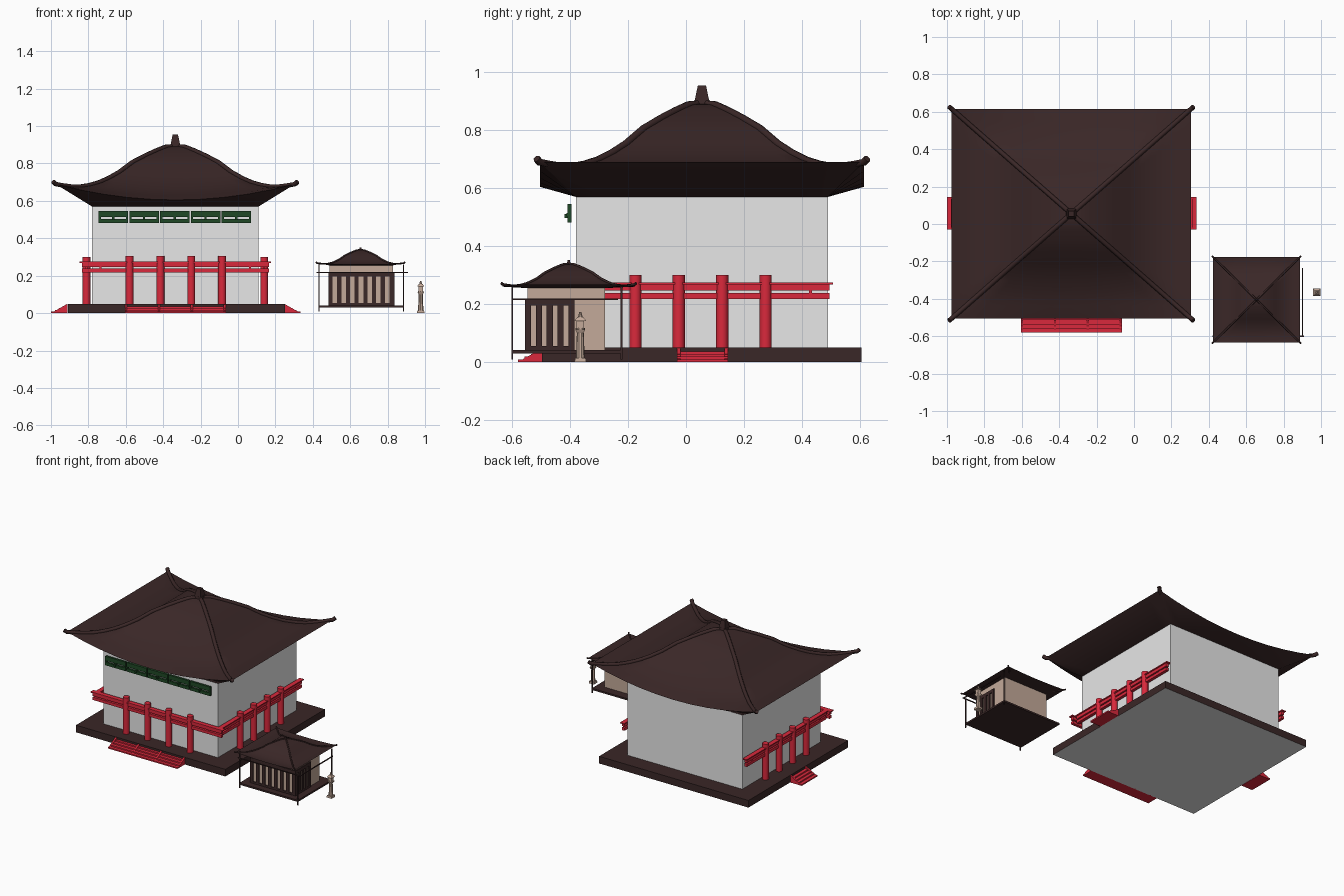
import bpy, bmesh, math
from mathutils import Vector, Matrix

cube = bpy.data.objects.get("Cube")
if cube:
    bpy.data.objects.remove(cube, do_unlink=True)


def material(name, r, g, b):
    m = bpy.data.materials.new(name)
    m.use_nodes = True
    m.diffuse_color = (r, g, b, 1)
    m.node_tree.nodes["Principled BSDF"].inputs["Base Color"].default_value = (r, g, b, 1)
    return m


BROWN = material("dark brown wood", .042, .02, .02)
WHITE = material("white plaster", .8, .8, .8)
RED = material("red lacquer", .7, .022, .045)
GREEN = material("green paint", .014, .065, .019)
BEIGE = material("beige stone", .55, .40, .32)


def finish(name, bm, mat, smooth=False):
    bmesh.ops.recalc_face_normals(bm, faces=bm.faces)
    me = bpy.data.meshes.new(name)
    bm.to_mesh(me)
    bm.free()
    me.materials.append(mat)
    ob = bpy.data.objects.new(name, me)
    bpy.context.collection.objects.link(ob)
    if smooth:
        bpy.ops.object.select_all(action='DESELECT')
        bpy.context.view_layer.objects.active = ob
        ob.select_set(True)
        bpy.ops.object.shade_smooth_by_angle(angle=math.radians(35))
    return ob


def add_box(bm, x0, x1, y0, y1, z0, z1):
    mat = Matrix.Translation(((x0 + x1) / 2, (y0 + y1) / 2, (z0 + z1) / 2))
    bmesh.ops.create_cube(bm, size=1, matrix=mat @ Matrix.Diagonal((x1 - x0, y1 - y0, z1 - z0, 1)))


def boxes(name, mat, *dims):
    bm = bmesh.new()
    for d in dims:
        add_box(bm, *d)
    return finish(name, bm, mat)


def add_cone(bm, x, y, z0, z1, r0, r1, n=12, turn=0):
    m = Matrix.Translation((x, y, (z0 + z1) / 2)) @ Matrix.Rotation(turn, 4, 'Z')
    bmesh.ops.create_cone(bm, cap_ends=True, segments=n, radius1=r0, radius2=r1, depth=z1 - z0, matrix=m)


def add_prism(bm, pts, push):
    face = bm.faces.new([bm.verts.new(p) for p in pts])
    new = bmesh.ops.extrude_face_region(bm, geom=[face])["geom"]
    bmesh.ops.translate(bm, vec=push, verts=[v for v in new if isinstance(v, bmesh.types.BMVert)])


# Curved roof profile: distance from centre (0-1), height share (0 = corner, 1 = peak)
PROFILE = [(.08, .98), (.16, .88), (.25, .75), (.36, .57), (.47, .31), (.56, .15),
           (.64, .04), (.72, -.03), (.8, -.07), (.88, -.06), (.95, -.03), (1, 0)]


def roof(name, cx, cy, hx, hy, eave, peak, dip, wall, wall_z, ridge, n=10):
    """Square hipped roof, its eaves dipping on front and back, with soffit and hip ridges."""
    rise = peak - eave
    square = []
    for k in range(4):
        for j in range(n):
            s = 2 * j / n - 1
            square.append((k, s, Matrix.Rotation(k * math.pi / 2, 2) @ Vector((s, -1))))
    bm = bmesh.new()
    apex = bm.verts.new((cx, cy, peak))
    rings = []
    for t, h in PROFILE:
        rings.append([bm.verts.new((cx + p.x * t * hx, cy + p.y * t * hy,
                                    eave + rise * h - (dip * (1 - s * s) * t ** 4 if k % 2 == 0 else 0)))
                      for k, s, p in square])
    x0, x1, y0, y1 = wall
    rings.append([bm.verts.new(((x0 + x1) / 2 + p.x * (x1 - x0) / 2,
                                (y0 + y1) / 2 + p.y * (y1 - y0) / 2, wall_z)) for k, s, p in square])
    count = len(square)
    for j in range(count):
        q = (j + 1) % count
        bm.faces.new((apex, rings[0][j], rings[0][q]))
        for a, b in zip(rings, rings[1:]):
            bm.faces.new((a[j], b[j], b[q], a[q]))
    bm.faces.new(rings[-1])
    finish(name, bm, BROWN, True)

    # Hip ridges run from the peak to upturned corner tips
    for i, (sx, sy) in enumerate(((-1, -1), (1, -1), (1, 1), (-1, 1))):
        pts = [(cx, cy, peak)] + [(cx + sx * t * hx, cy + sy * t * hy, eave + rise * h) for t, h in PROFILE]
        pts.append((cx + sx * hx * 1.02, cy + sy * hy * 1.02, eave + rise * .06))
        cu = bpy.data.curves.new(f"{name}_ridge_{i + 1}", 'CURVE')
        cu.dimensions = '3D'
        cu.bevel_depth = ridge
        cu.bevel_resolution = 1
        cu.use_fill_caps = True
        sp = cu.splines.new('POLY')
        sp.points.add(len(pts) - 1)
        for point, co in zip(sp.points, pts):
            point.co = (*co, 1)
        cu.materials.append(BROWN)
        ob = bpy.data.objects.new(cu.name, cu)
        bpy.context.collection.objects.link(ob)
        bpy.ops.object.select_all(action='DESELECT')
        bpy.context.view_layer.objects.active = ob
        ob.select_set(True)
        bpy.ops.object.convert(target='MESH')


# Main hall: platform with pale underside, plaster walls, roof and finial
CX, CY = -.335, .055
platform = boxes("platform", BROWN, (-.91, .25, -.497, .607, 0, .05))
platform.data.materials.append(WHITE)
for f in platform.data.polygons:
    f.material_index = 1 if f.normal.z < -.5 else 0
WALL = (-.78, .11, -.38, .49)
boxes("hall_walls", WHITE, (*WALL, .05, .575))
roof("hall_roof", CX, CY, .64, .56, .69, .893, .085, WALL, .57, .013)
bm = bmesh.new()
add_cone(bm, CX, CY, .88, .905, .042, .036, 4, math.pi / 4)
add_cone(bm, CX, CY, .90, .955, .036, .02, 4, math.pi / 4)
finish("roof_finial", bm, BROWN)

# Red columns on the front and both sides
bm = bmesh.new()
for x in (-.58, -.415, -.25, -.085):
    add_cone(bm, x, -.41, .05, .305, .021, .021)
for x in (-.81, .14):
    for y in (-.175, -.025, .125, .275):
        add_cone(bm, x, y, .05, .3, .021, .021)
finish("columns", bm, RED, True)

# Double rails with short end posts
front, sides = [], []
for z0, z1, grow in ((.218, .238, 0), (.247, .268, 0), (.268, .275, .012)):
    front.append((-.835 - grow, .165 + grow, -.42 - grow / 2, -.4 + grow / 2, z0, z1))
    for x in (-.81, .14):
        sides.append((x - .01 - grow / 2, x + .01 + grow / 2, -.385 - grow, .495 + grow, z0, z1))
for x in (-.735, .065):
    front.append((x - .005, x + .005, -.415, -.405, .238, .247))
for x in (-.81, .14):
    for y in (-.32, .43):
        sides.append((x - .005, x + .005, y - .005, y + .005, .238, .247))
boxes("front_rails", RED, *front)
boxes("side_rails", RED, *sides)

# Green lattice beams under the front eave
lattice = []
for i in range(5):
    x = -.745 + i * .1645
    lattice += [(x, x + .157, -.41, -.395, .515, .545), (x, x + .157, -.41, -.395, .482, .503)]
    lattice += [(x + c - .006, x + c + .006, -.412, -.395, .503, .515) for c in (.006, .078, .151)]
    lattice.append((x + .072, x + .084, -.42, -.41, .497, .511))
boxes("green_lattice", GREEN, *lattice)


def stairs(name, foot, out, width, splits):
    """Steps rising from the foot point against the outward direction, with sloped cheeks."""
    out = Vector(out)
    side = Vector((-out.y, out.x, 0))
    base, up, run = Vector(foot), Vector((0, 0, 1)), .088
    bm = bmesh.new()
    pts, steps = [base - out * run, base], 4
    for i in range(steps):
        pts += [base - out * run * i / steps + up * .009 * (i + 1),
                base - out * run * (i + 1) / steps + up * .009 * (i + 1)]
    add_prism(bm, [p - side * width / 2 for p in pts], side * width)
    for i in range(splits + 1):
        at = side * (width * (i / splits - .5) - .006 * (2 * i / splits - 1) - .006)
        tri = [base, base - out * run, base - out * run + up * .05]
        add_prism(bm, [p + at for p in tri], side * .012)
    finish(name, bm, RED)


stairs("front_stairs", (CX, -.58, 0), (0, -1, 0), .54, 3)
stairs("right_stairs", (-1, .057, 0), (-1, 0, 0), .175, 1)
stairs("left_stairs", (.335, .057, 0), (1, 0, 0), .175, 1)

# Small pavilion: floor, body and roof
PX, PY = .655, -.405
boxes("pavilion_floor", BROWN, (.43, .885, -.6, -.22, .03, .042))
body = (.488, .828, -.548, -.28)
boxes("pavilion_body", BEIGE, (*body, .04, .262))
roof("pavilion_roof", PX, PY, .232, .228, .268, .338, .008, body, .255, .005)
bm = bmesh.new()
add_cone(bm, PX, PY, .33, .352, .01, .006, 4, math.pi / 4)
finish("pavilion_finial", bm, BROWN)

# Slatted screen across the front and half of the left side
slats = [(.484, .832, -.556, -.547, .195, .217), (.484, .832, -.556, -.547, .042, .055),
         (.827, .836, -.556, -.385, .195, .217), (.827, .836, -.556, -.385, .042, .055)]
for i in range(8):
    x = .484 + i * .0465
    slats.append((x, x + .022, -.556, -.547, .042, .21))
for i in range(5):
    y = -.556 + i * .0375
    slats.append((.827, .836, y, y + .021, .042, .21))
boxes("pavilion_screen", BROWN, *slats)

# Thin corner posts and rails around the pavilion
posts = [(x - .003, x + .003, -.603, -.597, .008, top) for x, top in ((.434, .268), (.885, .22))]
posts += [(.882, .888, -.226, -.22, .008, .26)]
posts += [(.42, .908, -.603, -.597, .214, .22), (.898, .904, -.6, -.235, .214, .22)]
boxes("pavilion_posts", BROWN, *posts)

# Stone lantern
LX, LY = .977, -.365
bm = bmesh.new()
for z0, z1, r0, r1 in ((0, .014, .028, .026), (.1, .112, .016, .024), (.116, .142, .018, .018),
                       (.142, .156, .028, .014)):
    add_cone(bm, LX, LY, z0, z1, r0, r1, 4, math.pi / 4)
for z0, z1, r0, r1 in ((.014, .1, .015, .012), (.11, .118, .016, .016), (.155, .172, .008, .004)):
    add_cone(bm, LX, LY, z0, z1, r0, r1, 10)
finish("stone_lantern", bm, BEIGE)
